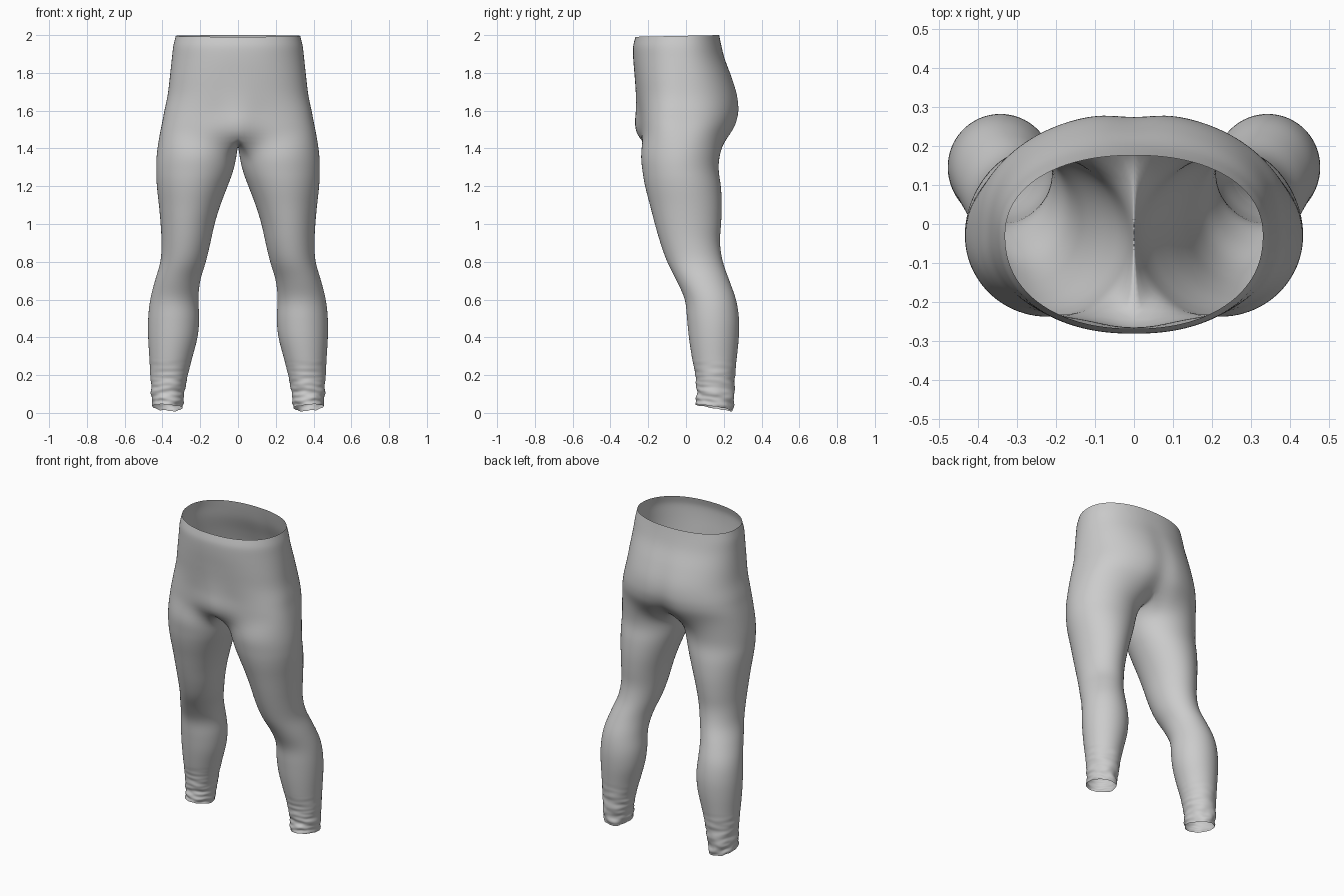
import bpy, bmesh
from math import sin, cos, pi, exp, radians
from mathutils import Vector, noise

if "Cube" in bpy.data.objects:
    bpy.data.objects.remove(bpy.data.objects["Cube"])

OUTER, INNER = 36, 12          # segments round the outside / inside of a leg

# Hips: z, half width, front y, back y, front bulge, back cleft, front squareness
HIPS = [(2.00, .33, -.268, .176, .000, .000, 2.2),
        (1.95, .342, -.280, .186, .000, .000, 2.2),
        (1.88, .350, -.280, .205, .000, .002, 2.2),
        (1.78, .361, -.270, .245, .002, .006, 2.3),
        (1.68, .373, -.258, .277, .008, .010, 2.4),
        (1.60, .390, -.248, .285, .020, .013, 2.6),
        (1.53, .404, -.244, .276, .032, .025, 2.8),
        (1.47, .417, -.242, .245, .022, .040, 2.8)]

# Leg: z, inner x, outer x, front y, back y
LEG = [(1.385, .003, .432, -.244, .183), (1.30, .018, .435, -.235, .172),
       (1.20, .055, .430, -.217, .185), (1.10, .093, .419, -.191, .190),
       (1.00, .124, .410, -.165, .186), (.90, .146, .405, -.136, .180),
       (.80, .170, .411, -.100, .195), (.70, .200, .440, -.050, .230),
       (.60, .210, .465, -.006, .265), (.50, .205, .476, .005, .281),
       (.40, .214, .476, .015, .280), (.30, .240, .470, .030, .270),
       (.20, .265, .464, .049, .260), (.10, .284, .459, .056, .255),
       (.024, .294, .453, .050, .250)]


def sample(table, z):
    """Smooth (Catmull-Rom) lookup of a table row at height z."""
    n = len(table)
    i = 0
    while i < n - 2 and table[i + 1][0] > z:
        i += 1
    p0, p1, p2, p3 = (table[max(0, min(n - 1, i + k))] for k in (-1, 0, 1, 2))
    h = p2[0] - p1[0]
    t = (z - p1[0]) / h
    row = []
    for k in range(1, len(p1)):
        m1 = (p2[k] - p0[k]) / (p2[0] - p0[0]) * h
        m2 = (p3[k] - p1[k]) / (p3[0] - p1[0]) * h
        row.append((2*t**3 - 3*t*t + 1) * p1[k] + (t**3 - 2*t*t + t) * m1
                   + (3*t*t - 2*t**3) * p2[k] + (t**3 - t*t) * m2)
    return row


def hip_ring(z):
    """Half outline of the hips, front centre round to back centre."""
    w, yf, yb, bulge, cleft, sq = sample(HIPS, z)
    pts, yc = [], -.03
    for i in range(OUTER + 1):
        a = -pi / 2 + pi * i / OUTER
        c, s = max(cos(a), 0), abs(sin(a))
        blend = (1 + sin(a)) / 2
        n = sq + (2.2 - sq) * blend
        x = w * c ** (2 / n) if 0 < i < OUTER else 0
        if a < 0:
            y = yc + (yf - yc) * s ** (2 / n) - bulge * exp(-(x / .085) ** 2)
        else:
            y = yc + (yb - yc) * s ** (2 / n) - cleft * exp(-(x / .06) ** 2)
        lift = .009 * (y - .176) / .44 if z > 1.97 else 0    # waist dips in front
        pts.append(Vector((x, y, z + lift)))
    return pts


def leg_ring(z):
    """Closed outline of one leg, with gathered wrinkles near the ankle."""
    xi, xo, yf, yb = sample(LEG, z)
    cx, cy, rx, ry = (xi + xo) / 2, (yf + yb) / 2, (xo - xi) / 2, (yb - yf) / 2
    half = radians(140)
    angles = [-half + 2 * half * i / OUTER for i in range(OUTER + 1)]
    angles += [half + (2 * pi - 2 * half) * i / INNER for i in range(1, INNER)]
    fade = max(0, 1 - z / .29)
    pts = []
    for a in angles:
        c, s = cos(a), sin(a)
        r = 1 + .13 * fade * noise.noise(Vector((c * 1.3, s * 1.3, z * 42)))
        p = Vector((cx + rx * c * r, cy + ry * s * r, z))
        p.z += fade ** 2 * (-.02 * s + .006 * c
                            + .008 * noise.noise(Vector((c * 3, s * 3, 5))))
        p.z = max(p.z, 0)
        pts.append(p)
    return pts


bm = bmesh.new()


def add(points):
    return [bm.verts.new(p) for p in points]


def bridge(a, b, closed):
    n = len(b)
    for i in range(n if closed else OUTER):
        j = (i + 1) % n
        bm.faces.new((a[i], b[i], b[j], a[j]))


# Hips from waist down to the crotch
prev = add(hip_ring(2.0))
for k in range(1, 19):
    ring = add(hip_ring(2.0 - .53 * k / 18))
    bridge(prev, ring, False)
    prev = ring

# Crotch seam closes the hip outline into a leg outline
front, back = prev[0].co, prev[-1].co
seam = []
for i in range(1, INNER):
    t = i / INNER
    p = back.lerp(front, t)
    p.z -= .052 * sin(pi * t) ** .6
    seam.append(p)
prev = prev + add(seam)

# Leg from crotch down to the ankle, finer where it wrinkles
heights = [1.385 - .035 * k for k in range(32)]
while heights[-1] > .032:
    heights.append(heights[-1] - .008)
for z in heights:
    ring = add(leg_ring(max(z, .024)))
    bridge(prev, ring, True)
    prev = ring

# Relax the join between hips and leg
near = [v for v in bm.verts if 1.25 < v.co.z < 1.56 and v.co.x > .002]
for _ in range(3):
    bmesh.ops.smooth_vert(bm, verts=near, factor=.4,
                          use_axis_x=True, use_axis_y=True, use_axis_z=True)

bmesh.ops.recalc_face_normals(bm, faces=bm.faces)
mesh = bpy.data.meshes.new("leggings")
bm.to_mesh(mesh)
bm.free()
mesh.shade_smooth()
leggings = bpy.data.objects.new("leggings", mesh)
bpy.context.collection.objects.link(leggings)

# Second half and final smoothing
mirror = leggings.modifiers.new("mirror", 'MIRROR')
mirror.merge_threshold = .0005
sub = leggings.modifiers.new("smooth", 'SUBSURF')
sub.levels = sub.render_levels = 1
